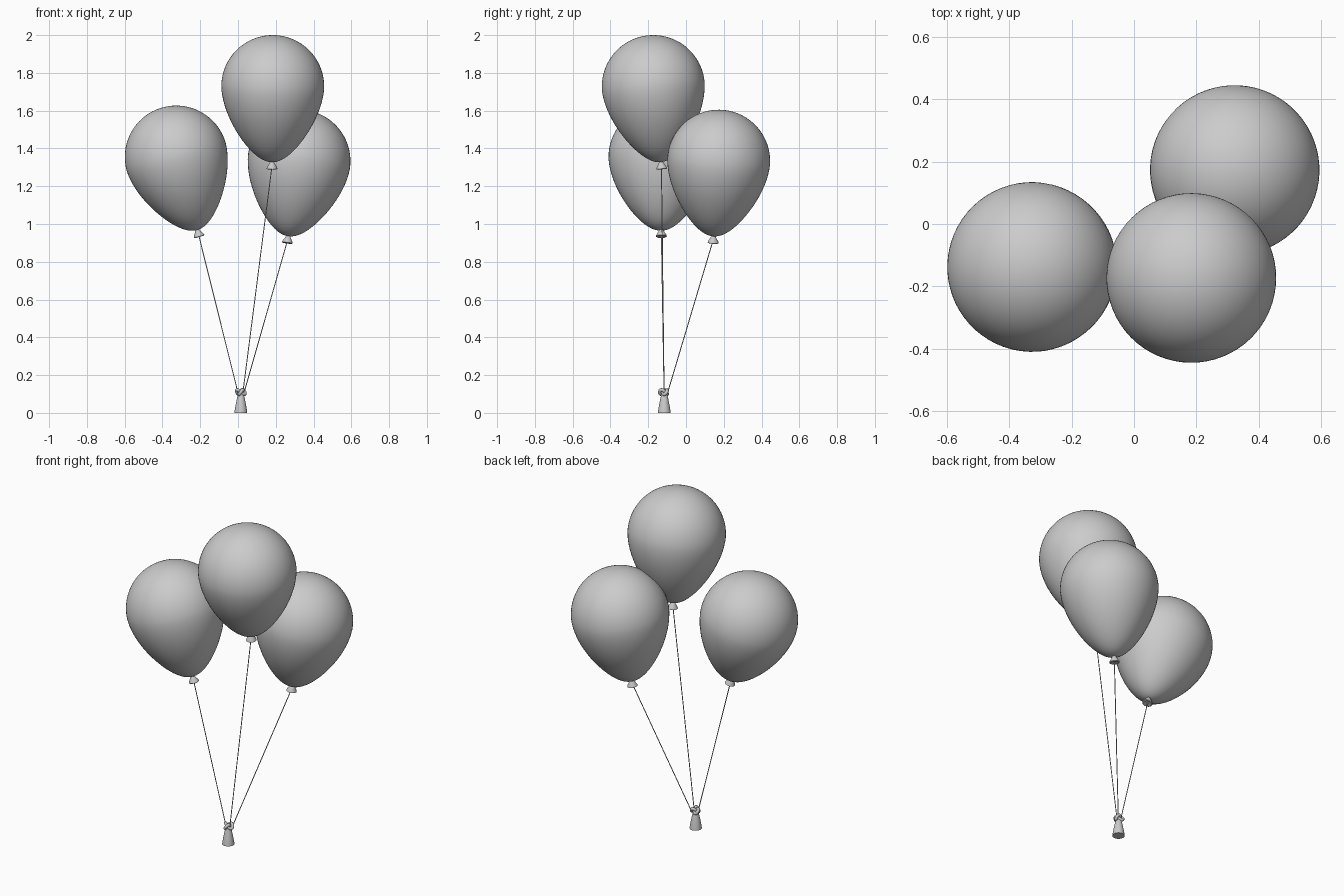
import bpy, bmesh
from math import sin, cos, pi, radians
from mathutils import Vector

if "Cube" in bpy.data.objects:
    bpy.data.objects.remove(bpy.data.objects["Cube"])

R, DROP = 0.2725, 0.402          # balloon radius, length below its widest point


def lathe(name, profile, origin, axis=(0, 0, 1), sides=64):
    """Revolve (r, z) points, ordered bottom to top, about the given axis."""
    bm = bmesh.new()
    rings = []
    for r, z in profile:
        if r < 1e-5:
            rings.append([bm.verts.new((0, 0, z))])
        else:
            rings.append([bm.verts.new((r * cos(2 * pi * i / sides), r * sin(2 * pi * i / sides), z))
                          for i in range(sides)])
    for a, b in zip(rings, rings[1:]):
        for i in range(sides):
            j = (i + 1) % sides
            if len(a) == 1:
                bm.faces.new((a[0], b[j], b[i]))
            elif len(b) == 1:
                bm.faces.new((a[i], a[j], b[0]))
            else:
                bm.faces.new((a[i], a[j], b[j], b[i]))
    me = bpy.data.meshes.new(name)
    bm.to_mesh(me)
    bm.free()
    me.shade_smooth()
    me.set_sharp_from_angle(angle=radians(40))
    ob = bpy.data.objects.new(name, me)
    bpy.context.collection.objects.link(ob)
    ob.location = origin
    ob.rotation_euler = Vector(axis).to_track_quat('Z', 'Y').to_euler()
    return ob


def tube(name, points, radius, cyclic=False):
    """Round cord through the points."""
    cu = bpy.data.curves.new(name, 'CURVE')
    cu.dimensions = '3D'
    cu.bevel_depth = radius
    cu.bevel_resolution = 3
    cu.use_fill_caps = True
    sp = cu.splines.new('POLY')
    sp.points.add(len(points) - 1)
    for p, co in zip(sp.points, points):
        p.co = (*co, 1)
        p.radius = 1
    sp.use_cyclic_u = cyclic
    sp.use_smooth = True
    ob = bpy.data.objects.new(name, cu)
    bpy.context.collection.objects.link(ob)
    return ob


# balloon outline: tapered below, hemispherical above
outline = []
N = 24
for i in range(N + 1):
    a = pi / 2 * (1 - i / N)
    s = sin(a)
    outline.append((R * cos(a) * (1 - 0.28 * s ** 1.5), -DROP * s))
for i in range(1, N + 1):
    a = pi / 2 * i / N
    outline.append((R * cos(a), R * sin(a)))

# flared lip of the tied neck
neck = [(0, -0.436), (0.024, -0.44), (0.029, -0.437), (0.027, -0.43), (0.016, -0.412), (0.009, -0.398), (0, -0.385)]

# centre of the widest ring, then the neck end
balloons = {
    "left": ((-0.327, -0.138, 1.3545), (-0.203, -0.13, 0.925)),
    "top": ((0.184, -0.173, 1.7275), (0.18, -0.128, 1.29)),
    "right": ((0.323, 0.173, 1.3325), (0.26, 0.143, 0.895)),
}
base = Vector((0.015, -0.115, 0))
for side, (centre, end) in balloons.items():
    axis = (Vector(centre) - Vector(end)).normalized()
    lathe(side + "_balloon", outline, centre, axis)
    lathe(side + "_neck", neck, centre, axis, 32)
    # string from the neck down to the knot
    top = Vector(centre) - axis * 0.42
    foot = base + Vector((0, 0, 0.1)) + Vector((top.x - base.x, top.y - base.y, 0)) * 0.06
    tube(side + "_string", [foot, top], 0.0025)

# knot gathering the strings
s = 0.008
knot = []
for i in range(72):
    t = 2 * pi * i / 72
    knot.append(base + Vector((s * (sin(t) + 2 * sin(2 * t)),
                               s * (cos(t) - 2 * cos(2 * t)),
                               0.11 - 0.012 * sin(3 * t))))
tube("string_knot", knot, 0.009, True)

# flared weight under the knot
lathe("weight", [(0, 0), (0.034, 0), (0.033, 0.01), (0.028, 0.04), (0.021, 0.075), (0.015, 0.1), (0, 0.105)],
      base, sides=32)
